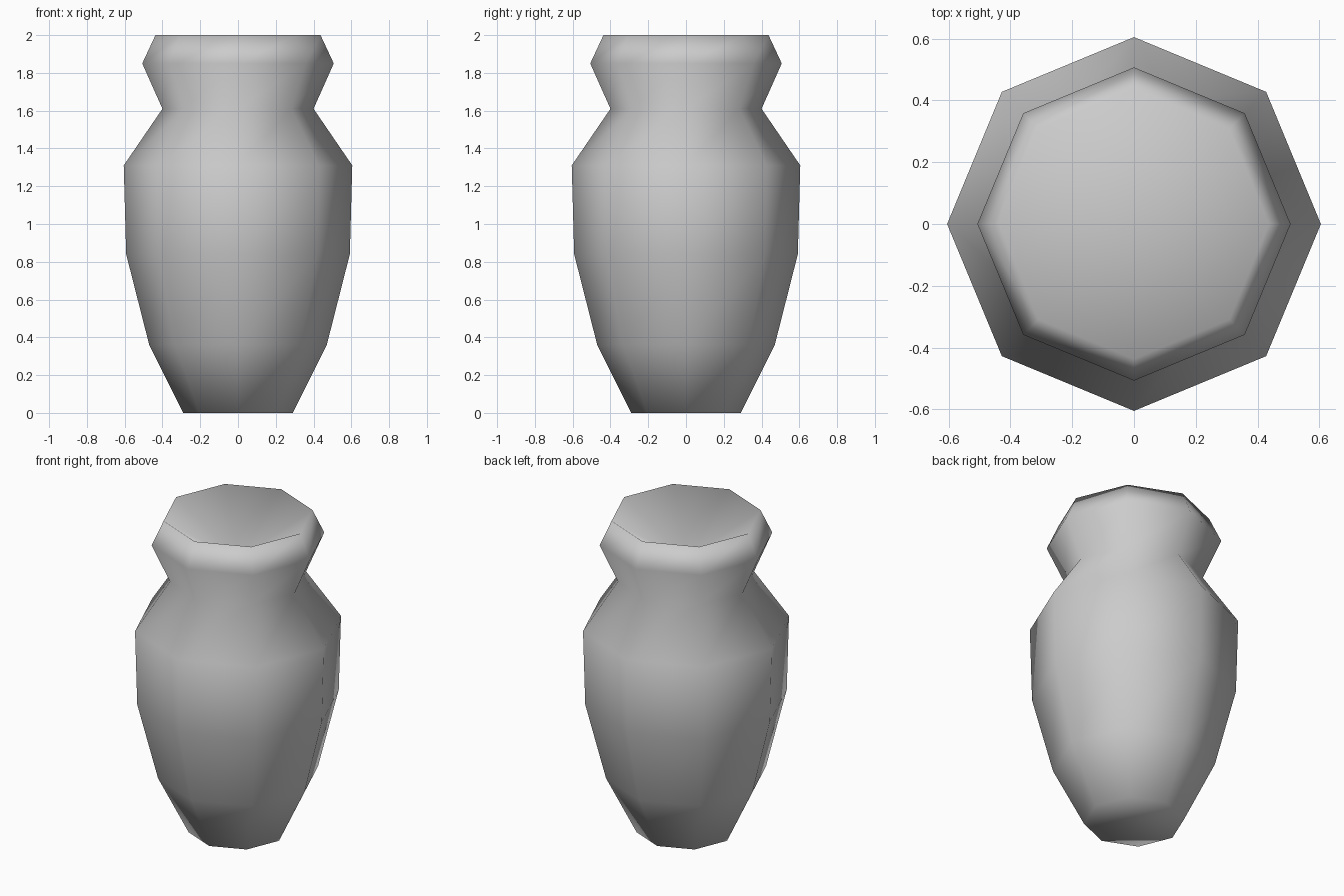
import bpy, bmesh, math

cube = bpy.data.objects.get("Cube")
if cube:
    bpy.data.objects.remove(cube, do_unlink=True)

SIDES = 8
# Radius and height from the foot up to the mouth
PROFILE = [(0.29, 0.0), (0.47, 0.36), (0.592, 0.84), (0.605, 1.31),
           (0.40, 1.61), (0.507, 1.85), (0.437, 2.0)]
DISH_BOTTOM = 1.72

# Plain grey clay
clay = bpy.data.materials.new("grey_clay")
clay.use_nodes = True
colour = (0.6, 0.6, 0.6, 1.0)
clay.diffuse_color = colour
for node in clay.node_tree.nodes:
    if node.type == 'BSDF_PRINCIPLED':
        node.inputs["Base Color"].default_value = colour
        node.inputs["Roughness"].default_value = 0.8


def add_ring(bm, radius, height):
    """One eight-sided ring with corners on the axes."""
    angles = [2 * math.pi * i / SIDES for i in range(SIDES)]
    return [bm.verts.new((radius * math.cos(a), radius * math.sin(a), height))
            for a in angles]


# Turned body
bm = bmesh.new()
rings = [add_ring(bm, r, z) for r, z in PROFILE]
for low, high in zip(rings, rings[1:]):
    for i in range(SIDES):
        j = (i + 1) % SIDES
        bm.faces.new((low[i], low[j], high[j], high[i]))

# Closed foot
bm.faces.new(list(reversed(rings[0])))

# Sunken mouth
centre = bm.verts.new((0, 0, DISH_BOTTOM))
mouth = rings[-1]
for i in range(SIDES):
    bm.faces.new((mouth[i], mouth[(i + 1) % SIDES], centre))

for face in bm.faces:
    face.smooth = True
bm.normal_update()
mesh = bpy.data.meshes.new("vase")
bm.to_mesh(mesh)
bm.free()
mesh.materials.append(clay)
vase = bpy.data.objects.new("vase", mesh)
bpy.context.collection.objects.link(vase)
